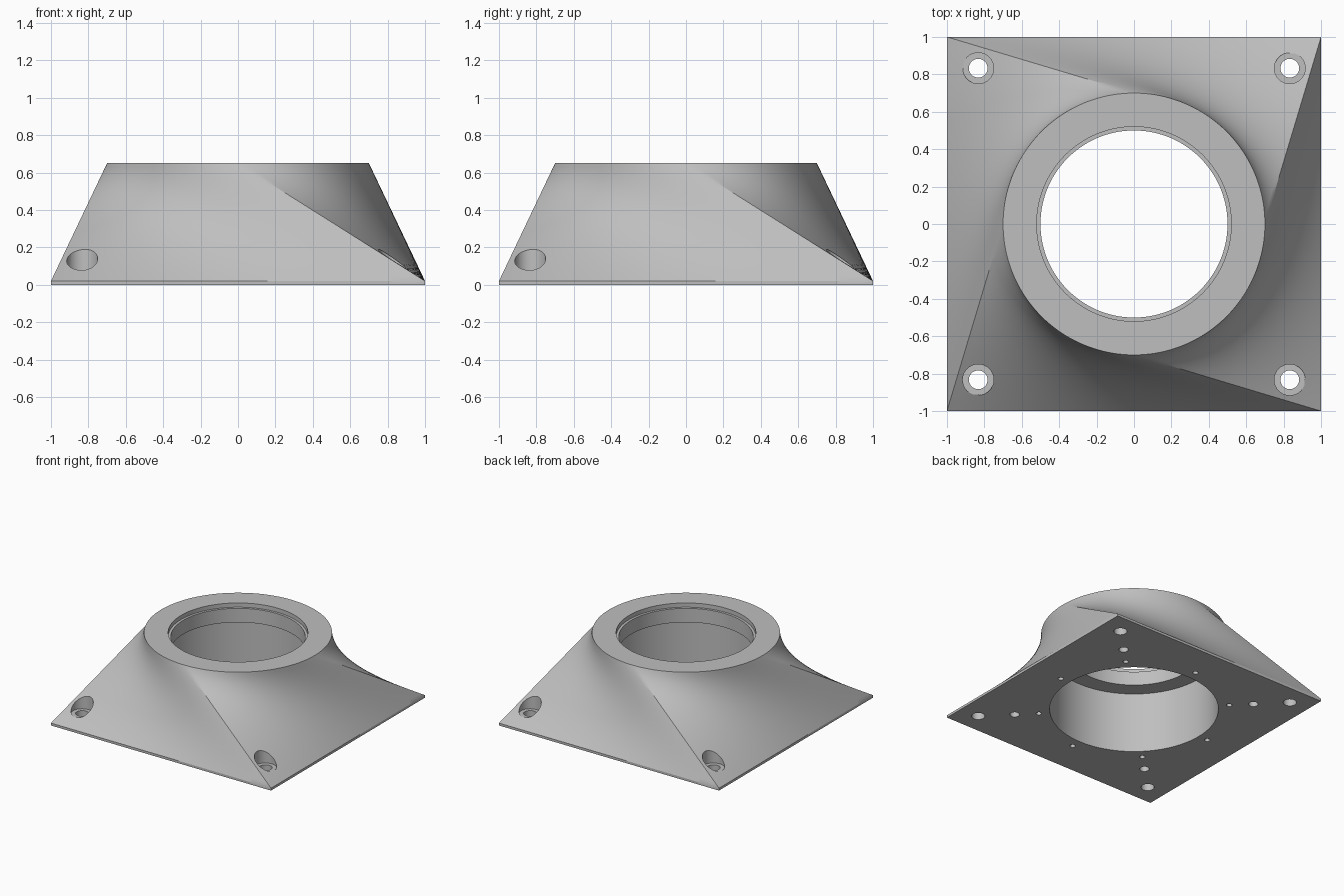
import bpy, bmesh
from math import sin, cos, pi
from mathutils import Vector

cube = bpy.data.objects.get("Cube")
if cube:
    bpy.data.objects.remove(cube, do_unlink=True)

SIDE = 40          # points along each side of the square
N = SIDE * 4
STEPS = 24         # slices between square and circle

grey = bpy.data.materials.new("plain_grey")
grey.use_nodes = True
grey.diffuse_color = (0.52, 0.52, 0.52, 1)
grey.node_tree.nodes["Principled BSDF"].inputs["Base Color"].default_value = (0.52, 0.52, 0.52, 1)


def make_object(name, bm):
    bmesh.ops.recalc_face_normals(bm, faces=bm.faces)
    mesh = bpy.data.meshes.new(name)
    bm.to_mesh(mesh)
    bm.free()
    mesh.materials.append(grey)
    obj = bpy.data.objects.new(name, mesh)
    bpy.context.collection.objects.link(obj)
    return obj


def circle(r, z, count=N, x=0, y=0):
    return [Vector((x + r * cos(2 * pi * i / count - pi / 2),
                    y + r * sin(2 * pi * i / count - pi / 2), z)) for i in range(count)]


def square(z):
    corners = [Vector((1, -1, z)), Vector((1, 1, z)), Vector((-1, 1, z)), Vector((-1, -1, z))]
    return [corners[k].lerp(corners[(k + 1) % 4], i / SIDE)
            for k in range(4) for i in range(SIDE)]


def bridge(bm, a, b, shift=0):
    n = len(a)
    for i in range(n):
        j = (i + 1) % n
        bm.faces.new((a[i], a[j], b[(j + shift) % n], b[(i + shift) % n]))


def turned_solid(bm, x, y, profile, count=32):
    rings = [[bm.verts.new(p) for p in circle(r, z, count, x, y)] for r, z in profile]
    for a, b in zip(rings, rings[1:]):
        bridge(bm, a, b)
    bm.faces.new(rings[0])
    bm.faces.new(rings[-1])


# Adapter body: square plate edge, twisted ruled loft to a round top, stepped bore
base, rim = square(0.02), circle(0.70, 0.65)
sections = [square(0)]
sections += [[p.lerp(q, s / STEPS) for p, q in zip(base, rim)] for s in range(STEPS + 1)]
bore = [(0.52, 0.65), (0.52, 0.615), (0.50, 0.615), (0.50, 0.50), (0.635, 0.50), (0.635, 0)]
sections += [circle(r, z) for r, z in bore]

bm = bmesh.new()
rings = [[bm.verts.new(p) for p in ring] for ring in sections]
for a, b in zip(rings, rings[1:]):
    bridge(bm, a, b)
bridge(bm, rings[0], rings[-1], N // 8)   # underside, untwisted
body = make_object("adapter_body", bm)

# Screw holes: counterbored corners, blind holes on the diagonals, ring of small holes
bm = bmesh.new()
for sx in (-1, 1):
    for sy in (-1, 1):
        turned_solid(bm, sx * 0.833, sy * 0.833,
                     [(0.05, -0.1), (0.05, 0.08), (0.083, 0.08), (0.083, 0.8)])
        turned_solid(bm, sx * 0.638, sy * 0.638, [(0.036, -0.1), (0.036, 0.12)])
for k in range(8):
    a = k * pi / 4
    turned_solid(bm, 0.72 * cos(a), 0.72 * sin(a), [(0.021, -0.1), (0.021, 0.12)], 20)
cutter = make_object("hole_cutter", bm)
cutter.hide_render = True

cut = body.modifiers.new("screw_holes", "BOOLEAN")
cut.operation = "DIFFERENCE"
cut.solver = "EXACT"
cut.object = cutter

bpy.ops.object.select_all(action="DESELECT")
body.select_set(True)
bpy.context.view_layer.objects.active = body
bpy.ops.object.modifier_apply(modifier=cut.name)
bpy.data.objects.remove(cutter, do_unlink=True)
bpy.ops.object.shade_smooth_by_angle(angle=pi / 7)
